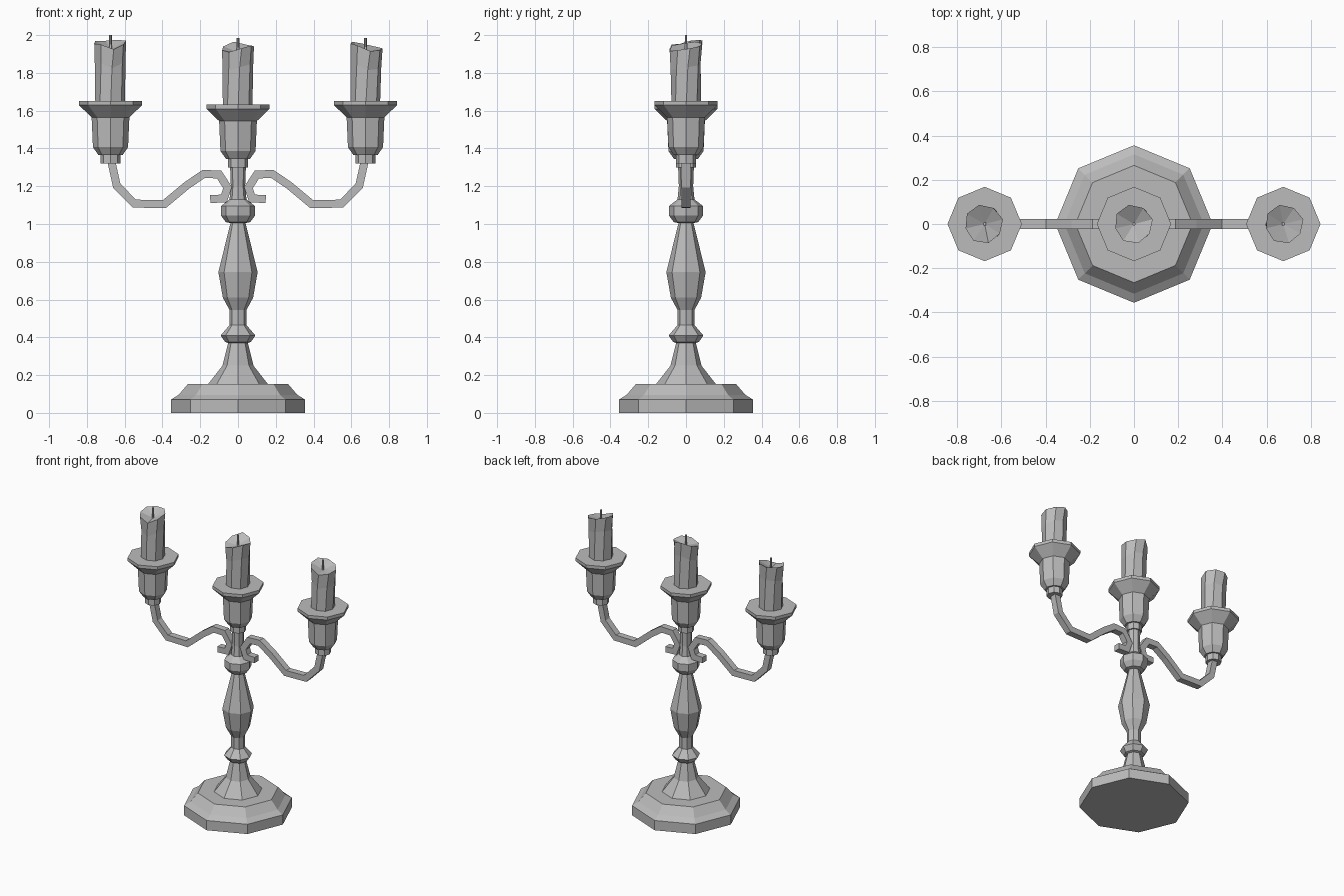
import bpy, bmesh
from math import cos, sin, pi
from mathutils import Vector

if "Cube" in bpy.data.objects:
    bpy.data.objects.remove(bpy.data.objects["Cube"])

grey = bpy.data.materials.new("plain grey")
grey.use_nodes = True
grey.diffuse_color = (0.5, 0.5, 0.5, 1)
grey.node_tree.nodes["Principled BSDF"].inputs["Base Color"].default_value = (0.5, 0.5, 0.5, 1)


def finish(name, bm):
    bmesh.ops.recalc_face_normals(bm, faces=bm.faces)
    mesh = bpy.data.meshes.new(name)
    bm.to_mesh(mesh)
    bm.free()
    mesh.materials.append(grey)
    obj = bpy.data.objects.new(name, mesh)
    bpy.context.collection.objects.link(obj)
    return obj


def skin(bm, rings):
    """Join successive vertex rings with quads."""
    for a, b in zip(rings, rings[1:]):
        for i in range(len(a)):
            j = (i + 1) % len(a)
            bm.faces.new((a[i], a[j], b[j], b[i]))


def lathe(name, profile, x=0, z=0, sides=8):
    bm = bmesh.new()
    rings = [[bm.verts.new((x + r * cos(2 * pi * i / sides), r * sin(2 * pi * i / sides), z + h))
              for i in range(sides)] for r, h in profile]
    skin(bm, rings)
    bm.faces.new(rings[0])
    bm.faces.new(rings[-1])
    return finish(name, bm)


def arm(name, path, side, thick=0.042, depth=0.046):
    """Sweep a mitred rectangular bar along a path in the xz plane."""
    bm = bmesh.new()
    pts = [Vector((side * x, 0, z)) for x, z in path]
    rings = []
    for i, p in enumerate(pts):
        before = (p - pts[i - 1]).normalized() if i else None
        after = (pts[i + 1] - p).normalized() if i < len(pts) - 1 else before
        before = before or after
        tangent = (before + after).normalized()
        normal = Vector((-tangent.z, 0, tangent.x)) * (thick / 2 / tangent.dot(after))
        y = Vector((0, depth / 2, 0))
        rings.append([bm.verts.new(p + v) for v in (normal + y, normal - y, -normal - y, y - normal)])
    skin(bm, rings)
    bm.faces.new(rings[0])
    bm.faces.new(rings[-1])
    finish(name, bm)


def candle(name, x, bottom, rim, well, lean):
    """Eight-sided candle with an uneven melted rim sloping in to the wick."""
    bm = bmesh.new()
    rings = []
    for level in range(3):
        ring = []
        for i, top in enumerate(rim):
            a = 2 * pi * i / 8 + 0.12 * level
            r = (0.08, 0.082, 0.089)[level] * (0.95 if (i + level) % 3 == 0 else 1)
            h = (bottom, top - 0.1, top)[level]
            ring.append(bm.verts.new((x + lean * level + r * cos(a), r * sin(a), h)))
        rings.append(ring)
    skin(bm, rings)
    bm.faces.new(rings[0])
    centre = bm.verts.new((x, 0, well))
    for i in range(8):
        bm.faces.new((rings[-1][i], rings[-1][(i + 1) % 8], centre))
    finish(name, bm)


# Stepped foot and turned stem
lathe("base_and_stem", [
    (0.356, 0), (0.356, 0.07), (0.315, 0.095), (0.265, 0.153), (0.158, 0.153),
    (0.082, 0.25), (0.052, 0.37), (0.068, 0.375), (0.092, 0.41), (0.045, 0.465),
    (0.045, 0.545), (0.08, 0.61), (0.104, 0.745), (0.04, 1.005),
    (0.065, 1.01), (0.09, 1.045), (0.09, 1.095), (0.045, 1.13), (0.038, 1.2), (0.042, 1.31)])

# Candle cup shared by the centre and both arms
cup = [(0.052, 1.3), (0.052, 1.345), (0.064, 1.345), (0.093, 1.387), (0.1, 1.545),
       (0.168, 1.61), (0.168, 1.632)]

arm_path = [(0.67, 1.33), (0.642, 1.203), (0.549, 1.108), (0.39, 1.105), (0.27, 1.205),
            (0.182, 1.265), (0.1, 1.262), (0.055, 1.193), (0.075, 1.135), (0.147, 1.132)]

# name, x, height offset, rim heights, well height, lean
holders = [
    ("left", 0.675, 0.02, [1.93, 1.94, 1.955, 1.965, 1.955, 1.945, 1.915, 1.92], 1.915, 0.002),
    ("centre", 0, 0, [1.94, 1.95, 1.965, 1.94, 1.92, 1.91, 1.93, 1.945], 1.91, -0.001),
    ("right", -0.675, 0.02, [1.97, 1.975, 1.97, 1.97, 1.955, 1.95, 1.925, 1.95], 1.925, -0.002)]

for name, x, lift, rim, well, lean in holders:
    lathe(name + "_cup", cup, x, lift)
    candle(name + "_candle", x, 1.6, rim, well, lean)
    wick_top = 2.0 if name == "right" else 1.985
    lathe(name + "_wick", [(0.009, well - 0.03), (0.007, wick_top)], x, 0, 6)
    if x:
        arm(name + "_arm", arm_path, 1 if x > 0 else -1)
